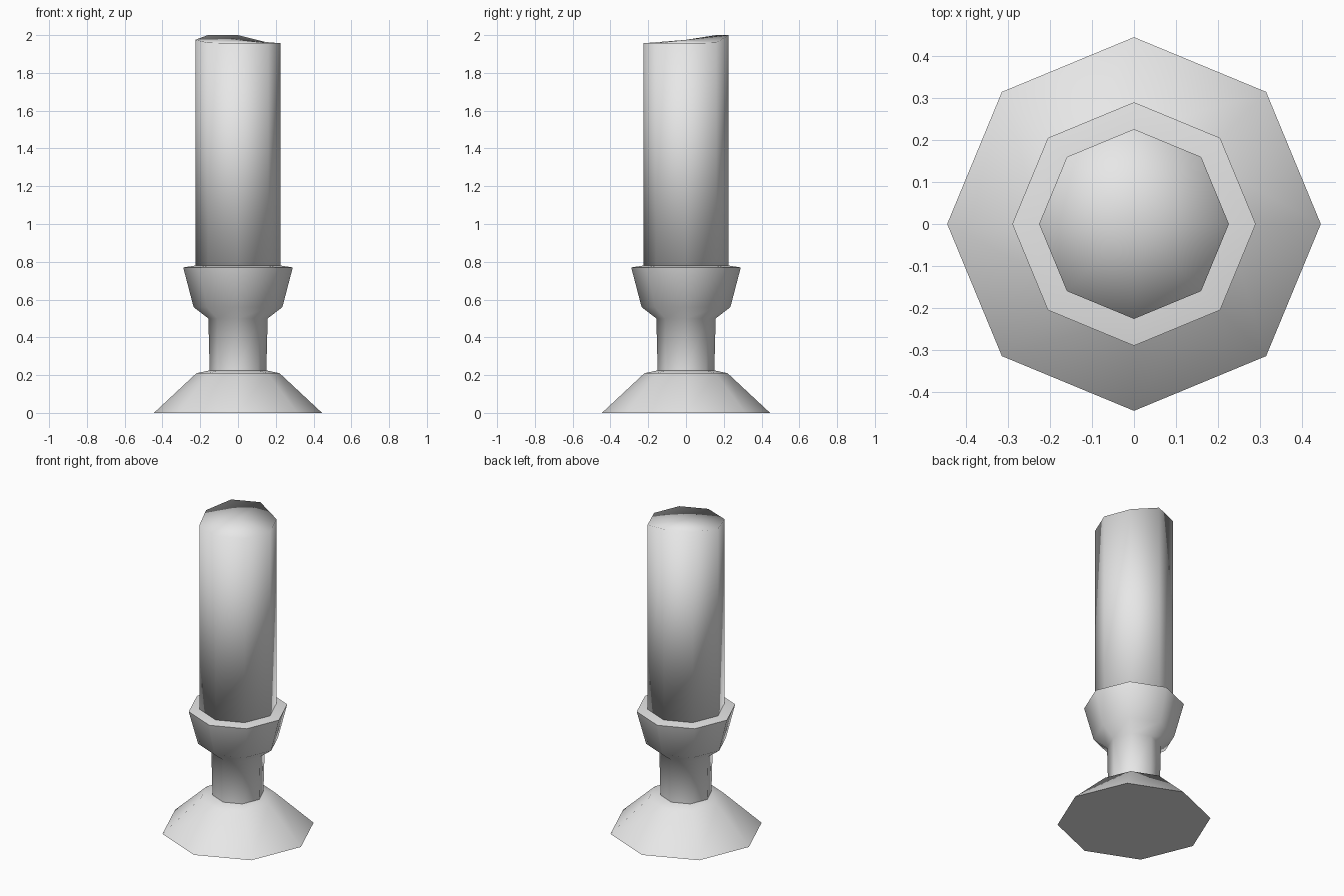
import bpy
import bmesh
from math import cos, sin, pi, radians

SIDES = 8

cube = bpy.data.objects.get("Cube")
if cube:
    bpy.data.objects.remove(cube, do_unlink=True)

grey = bpy.data.materials.new("plain grey")
grey.use_nodes = True
grey.diffuse_color = (0.8, 0.8, 0.8, 1)
grey.node_tree.nodes["Principled BSDF"].inputs["Base Color"].default_value = (0.8, 0.8, 0.8, 1)


def ring(bm, radius, heights):
    """Octagonal ring with one height per corner."""
    return [bm.verts.new((radius * cos(2 * pi * i / SIDES),
                          radius * sin(2 * pi * i / SIDES), z))
            for i, z in enumerate(heights)]


def lathe(name, rings, tip_height, smooth_angle):
    """Stack rings, close the bottom flat and the top with a fan."""
    bm = bmesh.new()
    loops = [ring(bm, r, h) for r, h in rings]
    bm.faces.new(loops[0][::-1])
    for low, high in zip(loops, loops[1:]):
        for i in range(SIDES):
            j = (i + 1) % SIDES
            bm.faces.new((low[i], low[j], high[j], high[i]))
    tip = bm.verts.new((0, 0, tip_height))
    for i in range(SIDES):
        bm.faces.new((loops[-1][i], loops[-1][(i + 1) % SIDES], tip))
    mesh = bpy.data.meshes.new(name)
    bm.to_mesh(mesh)
    bm.free()
    mesh.materials.append(grey)
    obj = bpy.data.objects.new(name, mesh)
    bpy.context.collection.objects.link(obj)
    bpy.ops.object.select_all(action="DESELECT")
    obj.select_set(True)
    bpy.context.view_layer.objects.active = obj
    bpy.ops.object.shade_smooth_by_angle(angle=radians(smooth_angle))
    return obj


# Holder: flared foot, narrow stem and cup
profile = [(0.445, 0), (0.22, 0.21), (0.15, 0.225), (0.157, 0.5),
           (0.235, 0.56), (0.29, 0.77), (0.225, 0.78)]
lathe("candle_holder", [(r, [z] * SIDES) for r, z in profile], 0.78, 62)

# Candle: straight shaft with an uneven melted rim, soft all over
rim = [1.957, 1.96, 2.0, 2.0, 1.975, 1.96, 1.957, 1.957]
lathe("candle", [(0.226, [0.77] * SIDES), (0.226, rim)], 1.975, 120)
